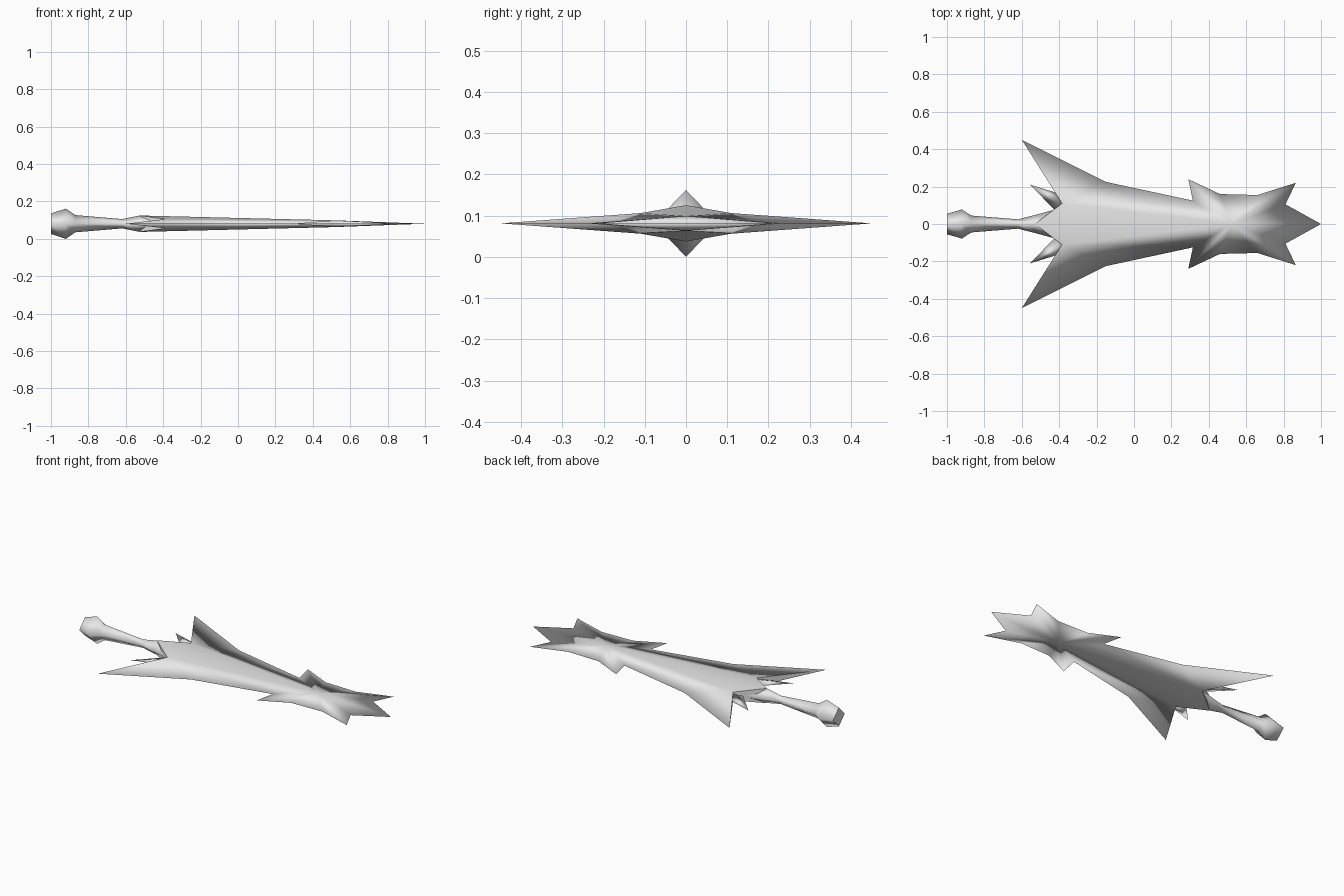
import bpy, bmesh

if "Cube" in bpy.data.objects:
    bpy.data.objects.remove(bpy.data.objects["Cube"])

ZC = 0.081  # height of the weapon's middle plane

grey = bpy.data.materials.new("plain_grey")
grey.diffuse_color = (0.8, 0.8, 0.8, 1)
grey.use_nodes = True
grey.node_tree.nodes["Principled BSDF"].inputs["Base Color"].default_value = grey.diffuse_color


def finish(name, bm):
    bmesh.ops.remove_doubles(bm, verts=bm.verts, dist=0.0005)
    bmesh.ops.recalc_face_normals(bm, faces=bm.faces)
    me = bpy.data.meshes.new(name)
    bm.to_mesh(me)
    bm.free()
    ob = bpy.data.objects.new(name, me)
    ob.location.z = ZC
    me.materials.append(grey)
    bpy.context.collection.objects.link(ob)


def add_mirrored(bm, points, smooth=True, both=True):
    """Add a face, mirrored left/right and (optionally) top/bottom."""
    for sy in (1, -1):
        for sz in ((1, -1) if both else (1,)):
            f = bm.faces.new([bm.verts.new((x, y * sy, z * sz)) for x, y, z in points])
            f.smooth = smooth


# Handle and pommel: diamond cross-sections along x
sections = [(-1, .055, .055), (-.92, .078, .081), (-.87, .045, .046),
            (-.62, .025, .025), (-.53, .048, .043), (-.42, .078, .034)]
bm = bmesh.new()
rings = [[bm.verts.new((x, *p)) for p in ((ry, 0), (0, rz), (-ry, 0), (0, -rz))]
         for x, ry, rz in sections]
for a, b in zip(rings, rings[1:]):
    for i in range(4):
        j = (i + 1) % 4
        bm.faces.new((a[i], a[j], b[j], b[i])).smooth = True
bm.faces.new(rings[0])
bm.faces.new(rings[-1])
finish("handle", bm)

# Blade: raised spine, two swept fangs and a star-shaped head
spine = (-.53, 0, .044)
notch = (-.385, .11, .025)
fang = (-.6, .45, 0)
shoulder = (-.15, .225, 0)
neck = (.315, .125, 0)
star = (.52, 0, .018)
head = [neck, (.29, .24, 0), (.46, .16, 0), (.66, .155, 0),
        (.865, .22, 0), (.81, .105, 0), (1, 0, 0)]
bm = bmesh.new()
for tri in ((spine, notch, star), (notch, fang, shoulder),
            (notch, shoulder, neck), (notch, neck, star)):
    add_mirrored(bm, tri)
for a, b in zip(head, head[1:]):
    add_mirrored(bm, (star, a, b))
# Rear walls joining the upper and lower surfaces
low = lambda p: (p[0], p[1], -p[2])
add_mirrored(bm, (spine, notch, low(notch), low(spine)), False, False)
add_mirrored(bm, (notch, fang, low(notch)), False, False)
finish("blade", bm)

# Small thin spikes between the handle and the fangs
bm = bmesh.new()
tip, inner, outer = (-.555, .21, 0), (-.42, .07, 0), (-.36, .15, 0)
crest = (-.385, .11, .015)
add_mirrored(bm, (tip, inner, crest))
add_mirrored(bm, (tip, crest, outer))
add_mirrored(bm, (inner, outer, crest))
finish("small_spikes", bm)
